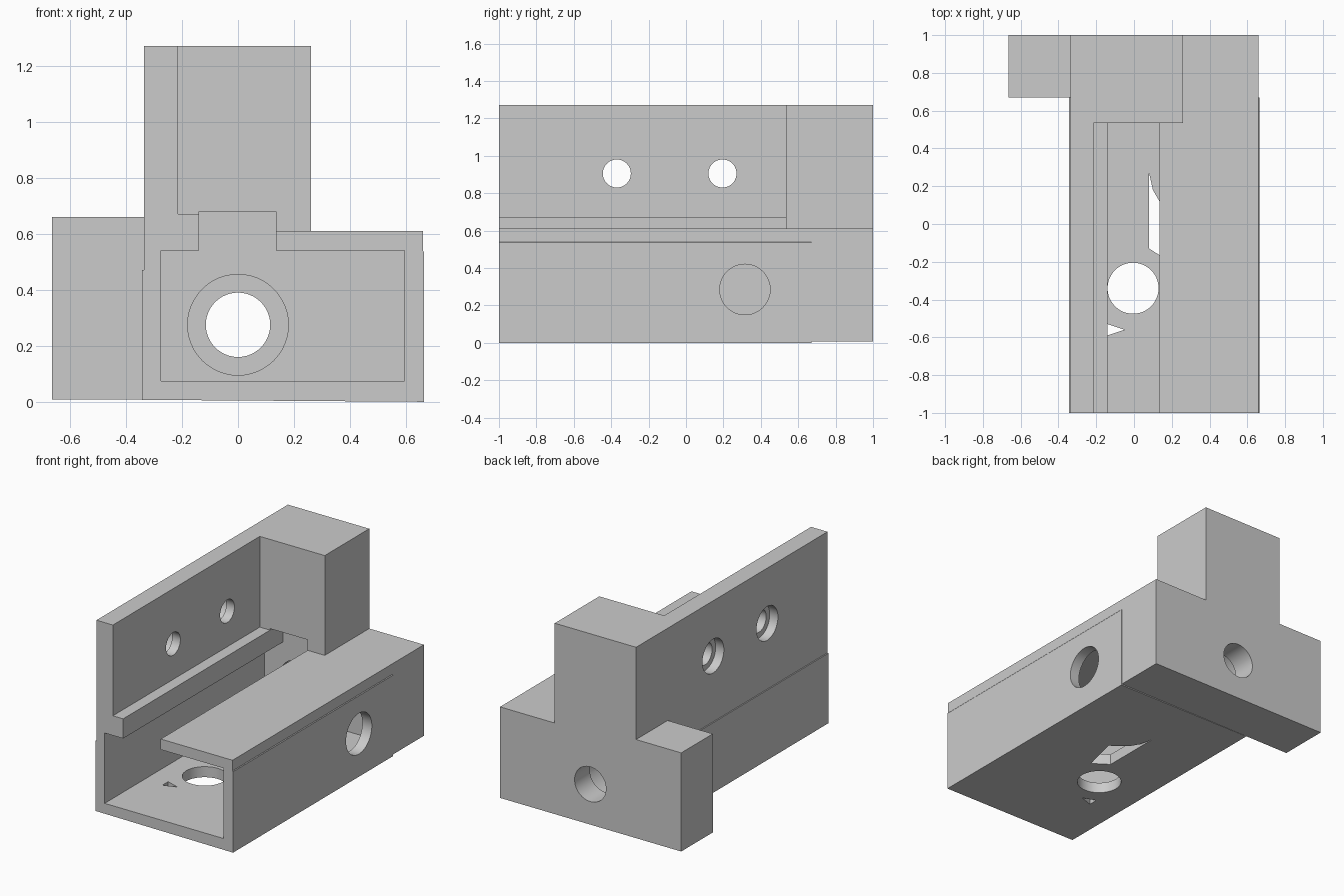
import bpy, bmesh
from mathutils import Matrix, Vector

if "Cube" in bpy.data.objects:
    bpy.data.objects.remove(bpy.data.objects["Cube"])


def finish(bm, name):
    bmesh.ops.recalc_face_normals(bm, faces=bm.faces)
    me = bpy.data.meshes.new(name)
    bm.to_mesh(me)
    bm.free()
    ob = bpy.data.objects.new(name, me)
    bpy.context.collection.objects.link(ob)
    return ob


def prism(name, points, axis, a, b):
    """Extrude a 2D outline along y (x,z points) or z (x,y points)."""
    bm = bmesh.new()
    put = (lambda p: (p[0], a, p[1])) if axis == 'Y' else (lambda p: (p[0], p[1], a))
    step = Vector((0, b - a, 0)) if axis == 'Y' else Vector((0, 0, b - a))
    face = bm.faces.new([bm.verts.new(put(p)) for p in points])
    ext = bmesh.ops.extrude_face_region(bm, geom=[face], use_keep_orig=True)
    verts = [g for g in ext['geom'] if isinstance(g, bmesh.types.BMVert)]
    bmesh.ops.translate(bm, verts=verts, vec=step)
    return finish(bm, name)


def drill(name, start, end, r):
    """Cylinder between two points, used as a cutter."""
    s, e = Vector(start), Vector(end)
    bm = bmesh.new()
    rot = (e - s).to_track_quat('Z', 'Y').to_matrix().to_4x4()
    bmesh.ops.create_cone(bm, cap_ends=True, segments=48, radius1=r, radius2=r,
                          depth=(e - s).length,
                          matrix=Matrix.Translation((s + e) / 2) @ rot)
    return finish(bm, name)


def combine(target, other, op):
    mod = target.modifiers.new(op, 'BOOLEAN')
    mod.operation, mod.solver, mod.object = op, 'EXACT', other
    bpy.context.view_layer.objects.active = target
    bpy.ops.object.modifier_apply(modifier=mod.name)
    bpy.data.objects.remove(other)


# Slotted channel with the tall side wall
body = prism('slotted_bracket', [
    (.135, .61), (.135, .54), (.595, .54), (.595, .075), (-.275, .075),
    (-.275, .54), (-.14, .54), (-.14, .67), (-.215, .67), (-.215, 1.27),
    (-.335, 1.27), (-.335, .47), (-.343, .47), (-.343, .007), (.664, 0),
    (.664, .535), (.66, .54), (.66, .61)], 'Y', -1, .67)

# Rear plate with the side ear
rear = prism('rear_plate', [
    (-.665, .008), (.66, .008), (.66, .61), (.26, .61), (.26, 1.27),
    (-.335, 1.27), (-.335, .66), (-.665, .66)], 'Y', .67, 1)
combine(body, rear, 'UNION')

# Upright block bridging the slot
block = prism('upright_block', [
    (-.3, 1.27), (-.3, .6), (-.14, .6), (-.14, .68), (.135, .68), (.135, .6),
    (.26, .6), (.26, 1.27)], 'Y', .535, .8)
combine(body, block, 'UNION')

# Rear bore, counterbored from inside
cutters = [drill('rear_bore', (0, .6, .275), (0, 1.1, .275), .115),
           drill('rear_counterbore', (0, .6, .275), (0, .84, .275), .18)]

# Side wall screw holes, counterbored from outside
for y in (-.37, .195):
    cutters.append(drill('screw_hole', (-.5, y, .905), (-.1, y, .905), .075))
    cutters.append(drill('screw_counterbore', (-.5, y, .905), (-.275, y, .905), .112))

# Right wall hole and floor hole
cutters.append(drill('right_hole', (.5, .315, .285), (.8, .315, .285), .135))
cutters.append(drill('floor_hole', (-.005, -.34, -.1), (-.005, -.34, .2), .135))

# Irregular floor openings
cutters.append(prism('floor_opening', [
    (.08, .27), (.1, .18), (.135, .12), (.24, .04), (.18, -.2), (.135, -.165),
    (.08, -.13)], 'Z', -.1, .2))
cutters.append(prism('floor_notch', [(-.14, -.53), (-.05, -.56), (-.14, -.59)],
                     'Z', -.1, .2))
for c in cutters:
    combine(body, c, 'DIFFERENCE')

# Smooth bores, sharp edges
bpy.ops.object.select_all(action='DESELECT')
body.select_set(True)
bpy.context.view_layer.objects.active = body
bpy.ops.object.shade_smooth_by_angle()
